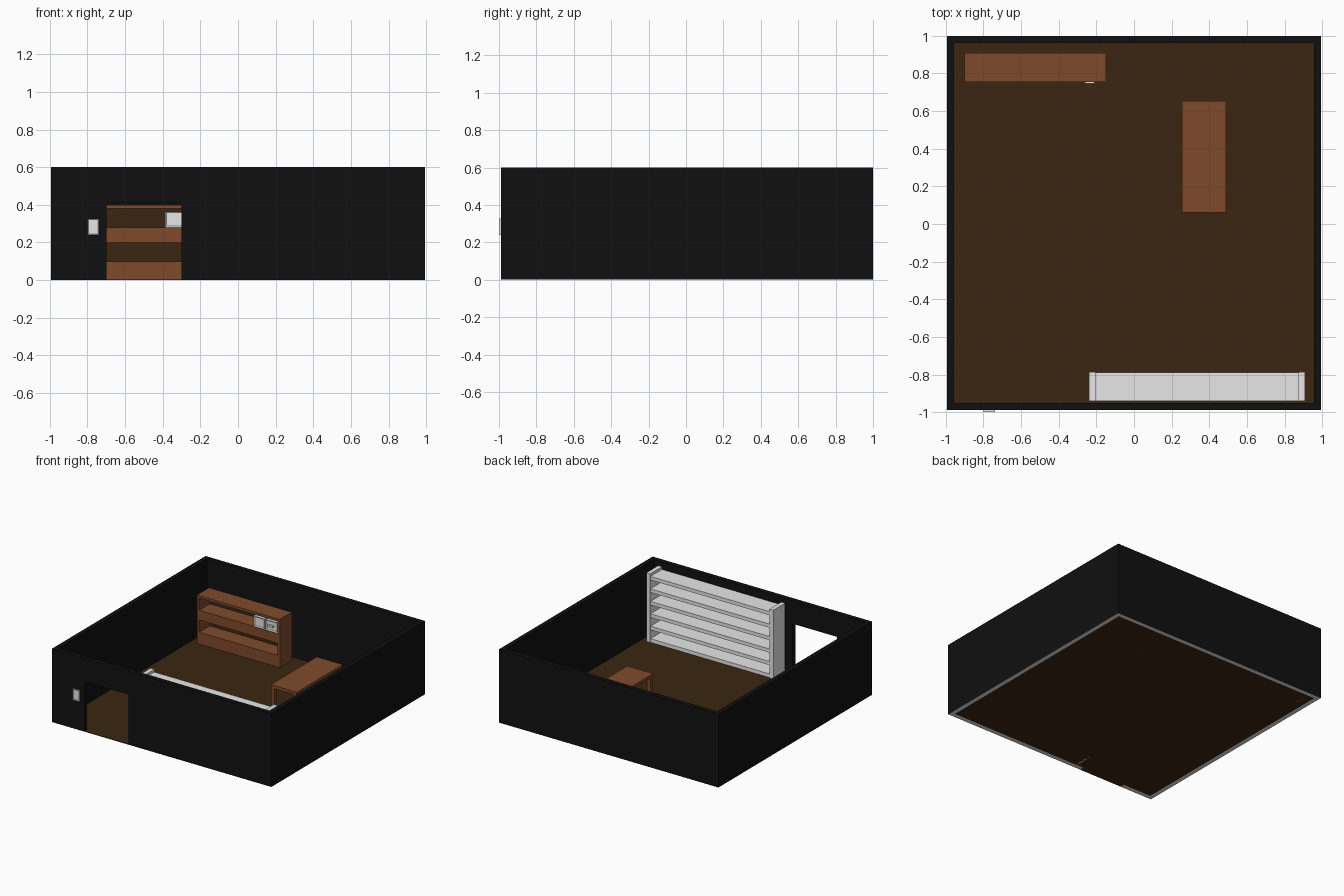
import bpy, bmesh

if "Cube" in bpy.data.objects:
    bpy.data.objects.remove(bpy.data.objects["Cube"])


def material(name, rgb):
    m = bpy.data.materials.new(name)
    m.diffuse_color = (*rgb, 1)
    m.use_nodes = True
    m.node_tree.nodes["Principled BSDF"].inputs["Base Color"].default_value = m.diffuse_color
    return m


BLACK = material("black wall", (0.0053, 0.0053, 0.0053))
WHITE = material("white", (0.8, 0.8, 0.8))
BROWN = material("wood brown", (0.214, 0.068, 0.024))
DARK = material("dark wood", (0.044, 0.019, 0.006))


def finish(name, bm, mats):
    bmesh.ops.recalc_face_normals(bm, faces=bm.faces)
    me = bpy.data.meshes.new(name)
    bm.to_mesh(me)
    bm.free()
    for m in mats:
        me.materials.append(m)
    ob = bpy.data.objects.new(name, me)
    bpy.context.collection.objects.link(ob)
    return ob


def box(name, x, y, z, mat):
    """Box from (min, max) ranges on each axis."""
    bm = bmesh.new()
    bmesh.ops.create_cube(bm, size=1)
    for v in bm.verts:
        v.co = [r[0] if c < 0 else r[1] for c, r in zip(v.co, (x, y, z))]
    return finish(name, bm, [mat])


def wall(name, outline, y0, y1):
    """Extrude an x-z outline along y; undersides at the ground are white."""
    bm = bmesh.new()
    face = bm.faces.new([bm.verts.new((x, y0, z)) for x, z in outline])
    new = bmesh.ops.extrude_face_region(bm, geom=[face])["geom"]
    bmesh.ops.translate(bm, vec=(0, y1 - y0, 0),
                        verts=[v for v in new if isinstance(v, bmesh.types.BMVert)])
    for f in bm.faces:
        if all(v.co.z < 0.001 for v in f.verts):
            f.material_index = 1
    return finish(name, bm, [BLACK, WHITE])


def framed_panel(name, x, y, z, rim):
    """White box whose front face is inset and pushed in."""
    ob = box(name, x, y, z, WHITE)
    bm = bmesh.new()
    bm.from_mesh(ob.data)
    front = min(bm.faces, key=lambda f: f.calc_center_median().y)
    bmesh.ops.inset_individual(bm, faces=[front], thickness=rim, depth=-0.006)
    bm.to_mesh(ob.data)
    bm.free()
    return ob


# Room shell with a doorway in the front wall
W, F, B, T, H = 0.994, -0.988, 1.0, 0.037, 0.6
D0, D1, DH = -0.7, -0.3, 0.41
wall("front_wall", [(-W, 0), (D0, 0), (D0, DH), (D1, DH), (D1, 0),
                    (W, 0), (W, H), (-W, H)], F, F + T)
wall("back_wall", [(-W, 0), (W, 0), (W, H), (-W, H)], B - T, B)
for side, a, b in (("left", -W, -W + T), ("right", W - T, W)):
    wall(side + "_wall", [(a, 0), (b, 0), (b, H), (a, H)], F + T, B - T)
box("floor", (-W + T, W - T), (F + T, B - T), (0, 0.004), DARK)
box("door_sill", (D0, D1), (F, F + T), (0, 0.004), DARK)

# Small plate beside the door
framed_panel("door_plate", (-0.8, -0.738), (-1.0, F), (0.24, 0.327), 0.008)

# Brown wall shelf at the back
X0, X1, Y0, Y1 = -0.9, -0.15, 0.755, 0.91
for name, a, b in (("left", X0, X0 + 0.02), ("right", X1 - 0.02, X1)):
    box("wood_shelf_" + name, (a, b), (Y0, Y1), (0, 0.4), BROWN)
for name, a, b in (("base", 0, 0.1), ("middle", 0.2, 0.28), ("top", 0.38, 0.4)):
    box("wood_shelf_" + name, (X0 + 0.02, X1 - 0.02), (Y0, Y1), (a, b), BROWN)
for i, z in enumerate((0.1, 0.28)):
    box(f"wood_shelf_lining_{i}", (X0 + 0.02, X1 - 0.02), (0.892, 0.898), (z, z + 0.1), DARK)
box("wood_shelf_back", (X0 + 0.02, X1 - 0.02), (0.898, Y1), (0.1, 0.38), BROWN)

# White appliances on the shelf
framed_panel("appliance_left", (-0.388, -0.29), (0.757, 0.87), (0.28, 0.365), 0.01)
framed_panel("appliance_right", (-0.28, -0.172), (0.757, 0.87), (0.28, 0.365), 0.01)
box("appliance_handle", (-0.26, -0.21), (0.748, 0.764), (0.315, 0.33), WHITE)

# Table with four legs
TX, TY = (0.255, 0.49), (0.06, 0.655)
box("table_top", TX, TY, (0.215, 0.24), BROWN)
L = 0.032
for i, x in enumerate((TX[0], TX[1] - L)):
    for j, y in enumerate((TY[0], TY[1] - L)):
        box(f"table_leg_{i}{j}", (x, x + L), (y, y + L), (0, 0.215), BROWN)

# White open rack along the front wall
for name, a, b in (("left", -0.24, -0.205), ("right", 0.875, 0.91)):
    box("rack_side_" + name, (a, b), (-0.94, -0.787), (0, 0.567), WHITE)
for i in range(6):
    z = 0.035 + i * 0.102
    box(f"rack_board_{i}", (-0.205, 0.875), (-0.94, -0.79), (z - 0.03, z), WHITE)
